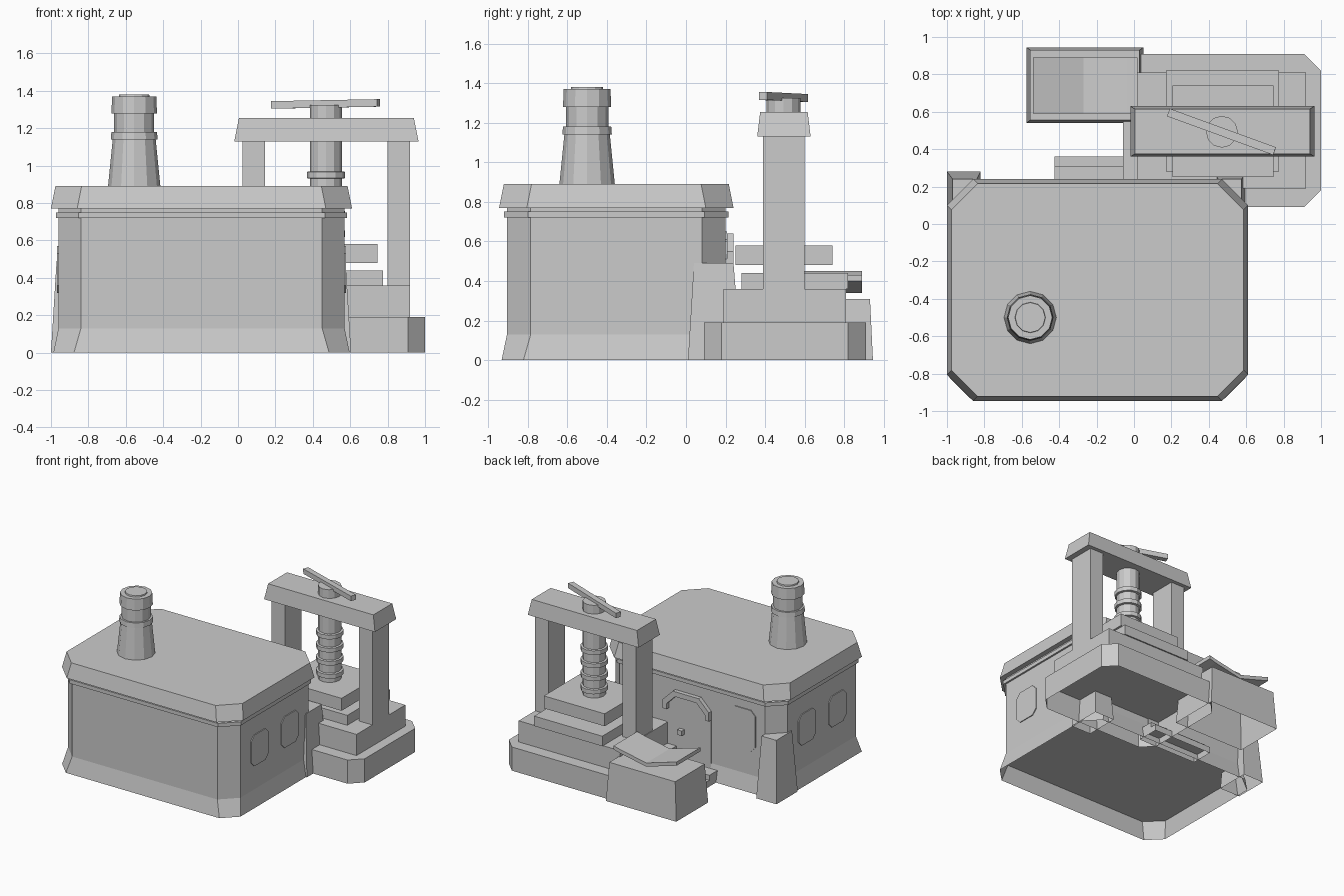
import bpy, bmesh, math
from mathutils import Matrix

cube = bpy.data.objects.get("Cube")
if cube:
    bpy.data.objects.remove(cube, do_unlink=True)

stone = bpy.data.materials.new("light_grey")
stone.use_nodes = True
stone.diffuse_color = (0.6, 0.6, 0.6, 1)
stone.node_tree.nodes["Principled BSDF"].inputs["Base Color"].default_value = (0.6, 0.6, 0.6, 1)


def rect(x0, x1, y0, y1, cut=0):
    """Counter-clockwise rectangle, optionally with chamfered corners."""
    if not cut:
        return [(x0, y0), (x1, y0), (x1, y1), (x0, y1)]
    return [(x0 + cut, y0), (x1 - cut, y0), (x1, y0 + cut), (x1, y1 - cut),
            (x1 - cut, y1), (x0 + cut, y1), (x0, y1 - cut), (x0, y0 + cut)]


def circle(cx, cy, r, sides=12):
    return [(cx + r * math.cos(math.tau * i / sides),
             cy + r * math.sin(math.tau * i / sides)) for i in range(sides)]


def loft(name, levels, matrix=None, hollow=False):
    """Solid through a stack of (height, outline) levels; hollow leaves the bottom open."""
    bm = bmesh.new()
    rings = [[bm.verts.new((x, y, z)) for x, y in outline] for z, outline in levels]
    n = len(rings[0])
    for low, high in zip(rings, rings[1:]):
        for i in range(n):
            j = (i + 1) % n
            bm.faces.new((low[i], low[j], high[j], high[i]))
    if not hollow:
        bm.faces.new(rings[0][::-1])
    bm.faces.new(rings[-1])
    if matrix:
        bm.transform(matrix)
        bmesh.ops.recalc_face_normals(bm, faces=bm.faces)
    mesh = bpy.data.meshes.new(name)
    bm.to_mesh(mesh)
    bm.free()
    mesh.materials.append(stone)
    obj = bpy.data.objects.new(name, mesh)
    bpy.context.collection.objects.link(obj)


def prism(name, outline, z0, z1, matrix=None, hollow=False):
    loft(name, [(z0, outline), (z1, outline)], matrix, hollow)


# Matrices that stand a flat outline up: (a, b, depth) -> world
FACE_Y = Matrix(((1, 0, 0, 0), (0, 0, 1, 0), (0, 1, 0, 0), (0, 0, 0, 1)))
FACE_X = Matrix(((0, 0, 1, 0), (1, 0, 0, 0), (0, 1, 0, 0), (0, 0, 0, 1)))


def house(grow, cut=0.12):
    return rect(-0.96 - grow, 0.57 + grow, -0.905 - grow, 0.2 + grow, cut)


# House: open flared foot, walls, cornice and roof slab
loft("house_foot", [(0, house(0.027, 0.11)), (0.13, house(0))], hollow=True)
prism("house_walls", house(0), 0.13, 0.77, hollow=True)
prism("cornice", house(0.014), 0.72, 0.75)
loft("roof", [(0.77, house(0.04, 0.14)), (0.89, house(0.016, 0.14))])

# Chimney
flue = [(0.89, 0.14), (1.14, 0.115), (1.14, 0.125), (1.18, 0.122), (1.18, 0.107),
        (1.28, 0.107), (1.28, 0.122), (1.37, 0.118), (1.37, 0.082), (1.38, 0.08)]
loft("chimney", [(z, circle(-0.555, -0.5, r)) for z, r in flue])

# Corner buttresses at the back
loft("right_buttress", [(0, rect(-1, -0.82, 0.01, 0.28)),
                        (0.49, rect(-0.97, -0.84, 0.04, 0.24))], hollow=True)
loft("left_buttress", [(0, rect(0.43, 0.605, 0.01, 0.28)),
                       (0.49, rect(0.45, 0.575, 0.04, 0.24))], hollow=True)

# Side windows and back window as thin plates
for side, x in (("right", -0.967), ("left", 0.568)):
    for i, y in enumerate((-0.545, -0.16)):
        prism(f"{side}_window_{i + 1}", rect(y - 0.11, y + 0.11, 0.32, 0.57, 0.04),
              x, x + 0.009, FACE_X)
prism("back_window", rect(-0.76, -0.54, 0.32, 0.65, 0.04), 0.198, 0.207, FACE_Y)

# Door, hood, knob and steps
DOOR_X = -0.165


def arch(half, top, cut):
    return [(DOOR_X - half, top - cut), (DOOR_X - half + cut, top),
            (DOOR_X + half - cut, top), (DOOR_X + half, top - cut)]


prism("door", [(DOOR_X - 0.2, 0.08)] + arch(0.2, 0.6, 0.09) + [(DOOR_X + 0.2, 0.08)],
      0.198, 0.207, FACE_Y)
outer, inner = arch(0.205, 0.64, 0.09), arch(0.17, 0.6, 0.075)
hood = ([(outer[0][0], 0.48)] + outer + [(outer[3][0], 0.48), (inner[3][0], 0.48)]
        + inner[::-1] + [(inner[0][0], 0.48)])
prism("door_hood", hood, 0.207, 0.24, FACE_Y)
prism("door_knob", rect(-0.13, -0.09, 0.3, 0.34), 0.2, 0.24, FACE_Y)
prism("lower_step", rect(-0.425, 0.095, 0.18, 0.36), 0, 0.05, hollow=True)
prism("upper_step", rect(-0.425, 0.095, 0.18, 0.31), 0.05, 0.09)

# Press plinth, bed and pressing plate
prism("press_plinth", rect(-0.06, 1, 0.09, 0.91, 0.09), 0, 0.19, hollow=True)
prism("press_block", rect(0.02, 0.92, 0.19, 0.81), 0.19, 0.36, hollow=True)
prism("press_bed", rect(0.17, 0.775, 0.28, 0.82), 0.36, 0.44)
prism("pressing_plate", rect(0.205, 0.745, 0.25, 0.74), 0.48, 0.58)

# Press frame
for side, x in (("right", 0.085), ("left", 0.86)):
    prism(f"{side}_post", rect(x - 0.06, x + 0.06, 0.39, 0.6), 0.36, 1.14)
loft("crossbeam", [(1.13, rect(-0.02, 0.965, 0.36, 0.63)),
                   (1.255, rect(0.005, 0.94, 0.375, 0.615))])

# Screw with thread rings, and its turning bar
profile = [(0.58, 0.085)]
for i in range(4):
    z = 0.635 + i * 0.105
    profile += [(z - 0.02, 0.085), (z - 0.017, 0.101), (z + 0.017, 0.101), (z + 0.02, 0.085)]
profile += [(1.325, 0.085)]
loft("screw", [(z, circle(0.47, 0.493, r)) for z, r in profile])
turn = (Matrix.Translation((0.468, 0.493, 1.33)) @ Matrix.Rotation(math.radians(-20), 4, "Z")
        @ Matrix.Rotation(math.radians(-1), 4, "Y"))
prism("turning_bar", rect(-0.302, 0.302, -0.022, 0.022), -0.02, 0.02, turn)

# Collecting block with a bent chute on top
loft("collecting_block", [(0, rect(-0.575, 0.05, 0.54, 0.945)),
                          (0.31, rect(-0.555, 0.03, 0.555, 0.93))], hollow=True)
top = [(-0.54, 0.45), (-0.27, 0.37), (-0.04, 0.415), (0.02, 0.43)]
prism("chute", top + [(x, z - 0.03) for x, z in reversed(top)], 0.59, 0.89, FACE_Y)
